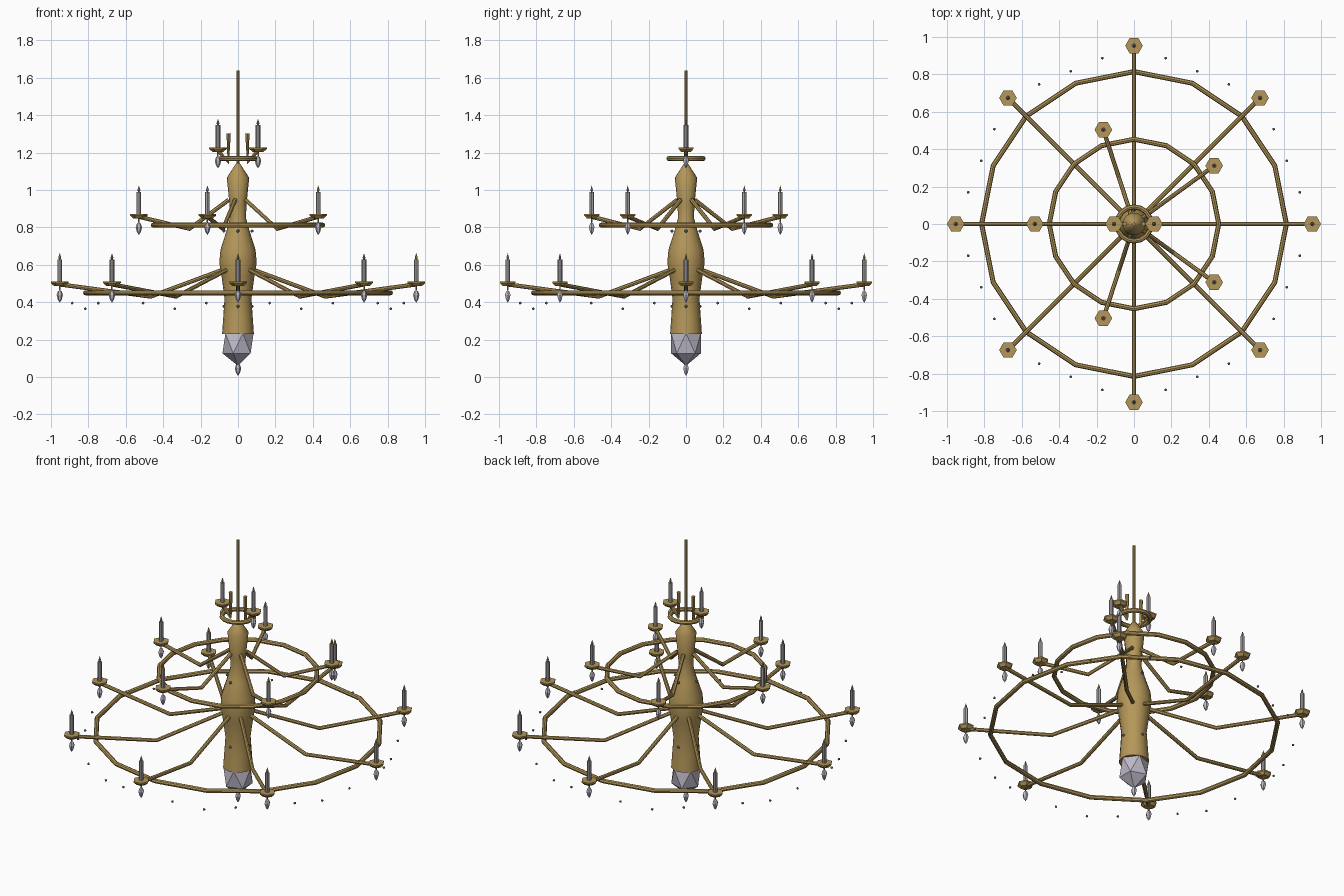
import bpy, bmesh, math
from mathutils import Vector, Matrix

if "Cube" in bpy.data.objects:
    bpy.data.objects.remove(bpy.data.objects["Cube"])


def material(name, rgb):
    m = bpy.data.materials.new(name)
    m.diffuse_color = (*rgb, 1)
    m.use_nodes = True
    m.node_tree.nodes["Principled BSDF"].inputs["Base Color"].default_value = m.diffuse_color
    return m


GOLD = material("antique gold", (0.46, 0.31, 0.10))
CRYSTAL = material("crystal grey", (0.52, 0.49, 0.58))
CANDLE = material("candle grey", (0.42, 0.39, 0.41))
BEAD = material("bead grey", (0.25, 0.24, 0.28))


def finish(obj, mat, smooth):
    """Give the part its colour and shading."""
    obj.data.materials.clear()
    obj.data.materials.append(mat)
    bpy.ops.object.select_all(action='DESELECT')
    obj.select_set(True)
    bpy.context.view_layer.objects.active = obj
    if smooth:
        bpy.ops.object.shade_smooth_by_angle(angle=math.radians(40))
    else:
        bpy.ops.object.shade_flat()
    return obj


def add_mesh(name, bm, mat, loc, smooth=False):
    bmesh.ops.recalc_face_normals(bm, faces=bm.faces)
    me = bpy.data.meshes.new(name)
    bm.to_mesh(me)
    bm.free()
    obj = bpy.data.objects.new(name, me)
    bpy.context.collection.objects.link(obj)
    obj.location = loc
    return finish(obj, mat, smooth)


def lathe(name, profile, sides, mat, loc=(0, 0, 0), smooth=False):
    """Turn (radius, height) pairs around z; end points become caps or tips."""
    bm = bmesh.new()
    rings = []
    for r, z in profile:
        if r == 0:
            rings.append([bm.verts.new((0, 0, z))] * sides)
        else:
            rings.append([bm.verts.new((r * math.cos(math.tau * i / sides),
                                        r * math.sin(math.tau * i / sides), z))
                          for i in range(sides)])
    for a, b in zip(rings, rings[1:]):
        for i in range(sides):
            j = (i + 1) % sides
            bm.faces.new(list(dict.fromkeys((a[i], a[j], b[j], b[i]))))
    for ring in (rings[0], rings[-1]):
        if len(set(ring)) > 1:
            bm.faces.new(ring)
    return add_mesh(name, bm, mat, loc, smooth)


def tube(name, points, radius, closed=False):
    """Sweep a round bar along a path."""
    cu = bpy.data.curves.new(name, 'CURVE')
    cu.dimensions = '3D'
    cu.bevel_depth = radius
    cu.bevel_resolution = 2
    cu.use_fill_caps = True
    sp = cu.splines.new('POLY')
    sp.points.add(len(points) - 1)
    for p, co in zip(sp.points, points):
        p.co = (*co, 1)
    sp.use_cyclic_u = closed
    obj = bpy.data.objects.new(name, cu)
    bpy.context.collection.objects.link(obj)
    bpy.ops.object.select_all(action='DESELECT')
    obj.select_set(True)
    bpy.context.view_layer.objects.active = obj
    bpy.ops.object.convert(target='MESH')
    return finish(bpy.context.view_layer.objects.active, GOLD, True)


def ico(name, loc, scale, mat):
    bm = bmesh.new()
    bmesh.ops.create_icosphere(bm, subdivisions=1, radius=1,
                               matrix=Matrix.Diagonal((*scale, 1)))
    return add_mesh(name, bm, mat, loc)


def polar(r, a, z):
    return Vector((r * math.cos(a), r * math.sin(a), z))


def pendant(loc):
    lathe("crystal_drop", [(0, 0), (0.011, 0.018), (0.017, 0.042), (0.011, 0.06), (0, 0.068)],
          6, CRYSTAL, loc)


def tier(count, reach, z, start_angle):
    """One level: ring, arms, and a cup, candle, flame and drop per arm."""
    tube("tier_ring", [polar(reach * 0.855, math.tau * i / 16, z - 0.05)
                       for i in range(16)], 0.0135, closed=True)
    for k in range(count):
        a = start_angle + math.tau * k / count
        tube("arm", [polar(0.05, a, z + 0.085), polar(max(0.05, reach * 0.49), a, z - 0.07),
                     polar(reach, a, z - 0.005)], 0.0115)
        tip = polar(reach, a, z)
        lathe("candle_cup", [(0.03, -0.014), (0.047, 0.002), (0.047, 0.01)], 6, GOLD, tip)
        lathe("candle", [(0.0125, 0.01), (0.0125, 0.128)], 8, CANDLE, tip)
        lathe("flame", [(0.004, 0.128), (0.008, 0.138), (0, 0.162)], 6, GOLD, tip)
        lathe("drop_link", [(0.004, -0.036), (0.004, -0.012)], 6, GOLD, tip)
        pendant(tip - Vector((0, 0, 0.103)))


# Central stem and hanging rod
lathe("stem", [(0, 0.225), (0.085, 0.23), (0.078, 0.33), (0.072, 0.42), (0.088, 0.54),
               (0.1, 0.61), (0.094, 0.68), (0.062, 0.78), (0.043, 0.85), (0.045, 0.92),
               (0.06, 1.065), (0.012, 1.14), (0, 1.145)], 16, GOLD, smooth=True)
lathe("hanging_rod", [(0.009, 1.12), (0.009, 1.64)], 8, GOLD, smooth=True)

# Bottom crystal and its drop
ico("bottom_crystal", (0, 0, 0.18), (0.093, 0.093, 0.12), CRYSTAL)
pendant((0, 0, 0.005))

# Three tiers of arms
tier(8, 0.953, 0.5, 0)
tier(5, 0.53, 0.862, math.pi)
tier(2, 0.107, 1.218, 0)

# Swags of beads between the lower arm tips
for k in range(8):
    p, q = (polar(0.957, math.tau * (k + n) / 8, 0) for n in (0, 1))
    for t, z in ((0.25, 0.395), (0.5, 0.365), (0.75, 0.395)):
        ico("swag_bead", p.lerp(q, t) + Vector((0, 0, z)), (0.008,) * 3, BEAD)

# Small beads around the stem
for z in (0.378, 0.78):
    for k in range(4):
        ico("stem_bead", polar(0.075, math.tau * k / 4, z), (0.009,) * 3, BEAD)
